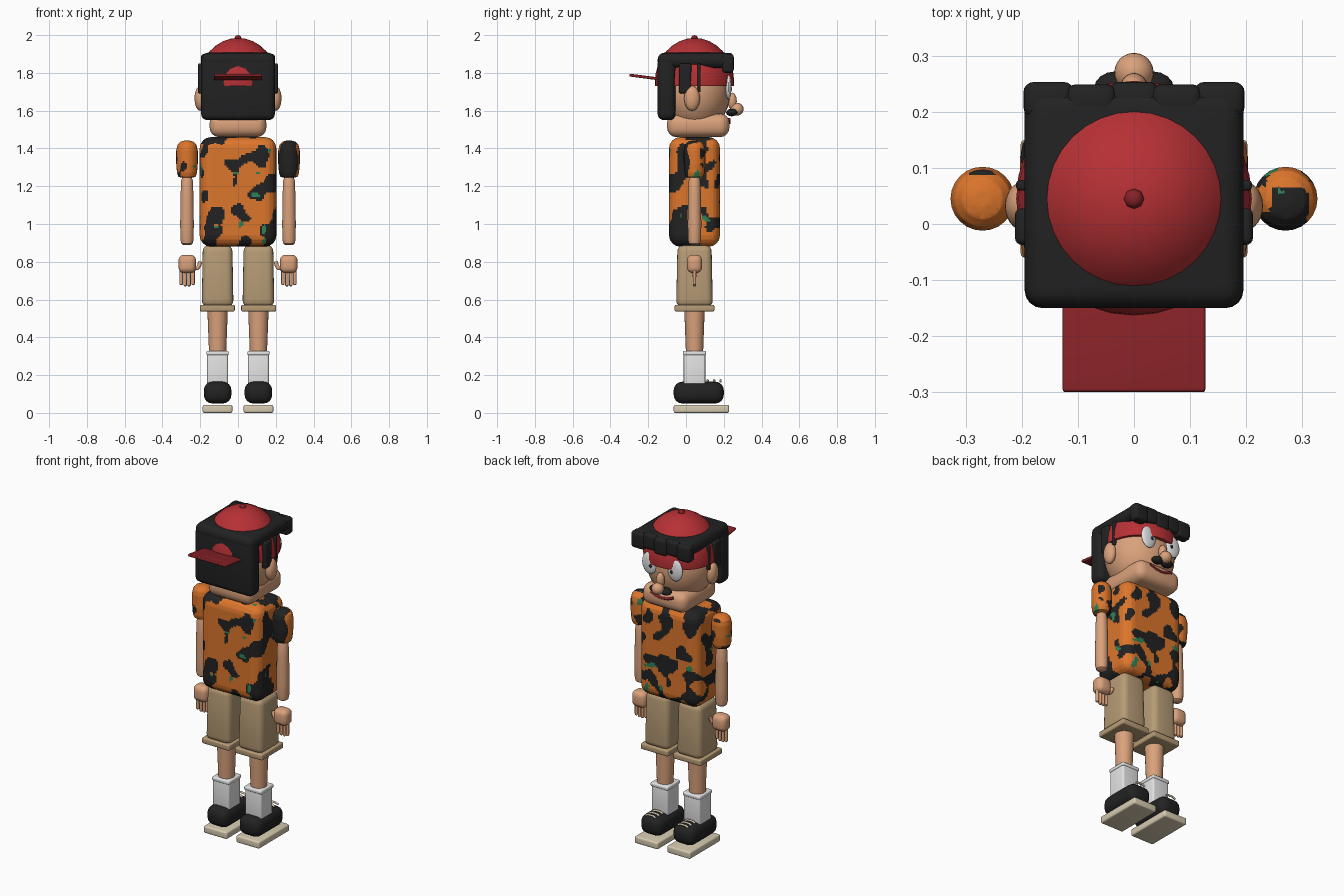
import bpy, bmesh, math
from mathutils import Vector, Matrix, noise

if "Cube" in bpy.data.objects:
    bpy.data.objects.remove(bpy.data.objects["Cube"])

COLOURS = {
    "cap red": (0.47, 0.03, 0.035), "brim dark red": (0.24, 0.016, 0.02),
    "black": (0.016, 0.016, 0.016), "skin": (0.70, 0.36, 0.20),
    "shirt orange": (0.72, 0.18, 0.025), "leaf green": (0.03, 0.22, 0.09),
    "shorts tan": (0.47, 0.33, 0.18), "sole cream": (0.68, 0.60, 0.44),
    "white": (0.78, 0.78, 0.78),
}
MATS = {}
for n, c in COLOURS.items():
    MATS[n] = bpy.data.materials.new(n)
    MATS[n].diffuse_color = (*c, 1)

YC = 0.045  # the body axis


def finish(name, bm, mats, angle=40):
    me = bpy.data.meshes.new(name)
    bmesh.ops.recalc_face_normals(bm, faces=bm.faces)
    bm.to_mesh(me)
    bm.free()
    for m in ([mats] if isinstance(mats, str) else mats):
        me.materials.append(MATS[m])
    ob = bpy.data.objects.new(name, me)
    bpy.context.collection.objects.link(ob)
    bpy.ops.object.select_all(action='DESELECT')
    ob.select_set(True)
    bpy.context.view_layer.objects.active = ob
    bpy.ops.object.shade_smooth_by_angle(angle=math.radians(angle))
    return ob


def box_bm(x, y, z, bevel=0.0, taper=1.0, tilt=0.0):
    """Rounded box from three (min, max) ranges; taper scales the top."""
    bm = bmesh.new()
    bmesh.ops.create_cube(bm, size=1)
    mid = Vector([(a + b) / 2 for a, b in (x, y, z)])
    for v in bm.verts:
        t = taper if v.co.z > 0 else 1
        v.co = Vector((v.co.x * (x[1] - x[0]) * t, v.co.y * (y[1] - y[0]) * t,
                       v.co.z * (z[1] - z[0])))
    if bevel:
        bmesh.ops.bevel(bm, geom=bm.edges[:], offset=bevel, segments=4,
                        profile=0.5, affect='EDGES')
    bm.transform(Matrix.Translation(mid) @ Matrix.Rotation(tilt, 4, 'X'))
    return bm


def box(name, mat, x, y, z, bevel=0.0, taper=1.0, tilt=0.0):
    return finish(name, box_bm(x, y, z, bevel, taper, tilt), mat)


def ball(name, mat, c, r, seg=24, cut=None):
    bm = bmesh.new()
    bmesh.ops.create_uvsphere(bm, u_segments=seg, v_segments=max(6, seg // 2), radius=1)
    bm.transform(Matrix.Translation(c) @ Matrix.Diagonal((*r, 1)))
    if cut is not None:
        res = bmesh.ops.bisect_plane(bm, geom=bm.verts[:] + bm.edges[:] + bm.faces[:],
                                     plane_co=(0, 0, cut), plane_no=(0, 0, 1), clear_inner=True)
        rim = [e for e in res["geom_cut"] if isinstance(e, bmesh.types.BMEdge)]
        bmesh.ops.contextual_create(bm, geom=rim)
    return finish(name, bm, mat)


def lathe_bm(x, y, profile, seg=24):
    """Closed round solid from (radius, z) points."""
    bm = bmesh.new()
    rings = [[bm.verts.new((x + r * math.cos(2 * math.pi * i / seg),
                            y + r * math.sin(2 * math.pi * i / seg), z))
              for i in range(seg)] for r, z in profile]
    for a, b in zip(rings, rings[1:]):
        for i in range(seg):
            j = (i + 1) % seg
            bm.faces.new((a[i], a[j], b[j], b[i]))
    bm.faces.new(rings[0][::-1])
    bm.faces.new(rings[-1])
    return bm


def tube(name, mat, pts, r):
    cu = bpy.data.curves.new(name, 'CURVE')
    cu.dimensions = '3D'
    cu.bevel_depth, cu.bevel_resolution, cu.use_fill_caps = r, 3, True
    sp = cu.splines.new('POLY')
    sp.points.add(len(pts) - 1)
    for p, co in zip(sp.points, pts):
        p.co = (*co, 1)
    cu.materials.append(MATS[mat])
    ob = bpy.data.objects.new(name, cu)
    bpy.context.collection.objects.link(ob)


def camouflage(name, bm, step=0.011):
    """Slice the cloth finely and colour the faces in blotches."""
    for ax in range(3):
        lo = min(v.co[ax] for v in bm.verts)
        hi = max(v.co[ax] for v in bm.verts)
        no = Vector([float(i == ax) for i in range(3)])
        for k in range(1, int((hi - lo) / step) + 1):
            bmesh.ops.bisect_plane(bm, geom=bm.verts[:] + bm.edges[:] + bm.faces[:],
                                   plane_co=no * (lo + k * step), plane_no=no, dist=1e-5)
    for f in bm.faces:
        p = f.calc_center_median()
        f.material_index = 0 if noise.noise(p * 12 + Vector((3.3, 1.7, 8.1))) > -0.07 else 1
        if noise.noise(p * 17 + Vector((20.2, 5.4, 11.9))) > 0.56:
            f.material_index = 2
    finish(name, bm, ["shirt orange", "black", "leaf green"])


# Shirt body and neck
camouflage("shirt", box_bm((-0.203, 0.203), (-0.09, 0.18), (0.88, 1.46), 0.06))
finish("neck", lathe_bm(0, YC, [(0.08, 1.42), (0.08, 1.52)]), "skin")

# Head, jaw and nose
ball("head", "skin", (0, YC, 1.70), (0.197, 0.19, 0.22), 32)
box("jaw", "skin", (-0.15, 0.15), (-0.10, 0.23), (1.46, 1.585), 0.05)
ball("nose_bridge", "skin", (0, 0.245, 1.65), (0.024, 0.024, 0.045))
ball("nose_tip", "skin", (0, 0.27, 1.608), (0.035, 0.035, 0.034))

# Cap with button and backward brim
ball("cap", "cap red", (0, YC, 1.75), (0.21, 0.21, 0.235), 32, cut=1.73)
ball("cap_button", "brim dark red", (0, YC, 1.985), (0.018, 0.018, 0.015), 8)
box("cap_brim", "brim dark red", (-0.127, 0.127), (-0.30, -0.13), (1.77, 1.785),
    0.005, tilt=-0.13)

# Hair: top slab, back slab, fringe tufts
box("hair_top", "black", (-0.195, 0.195), (-0.15, 0.24), (1.825, 1.907), 0.036)
box("hair_back", "black", (-0.195, 0.195), (-0.15, -0.055), (1.55, 1.885), 0.032)
for i in range(-2, 3):
    x, low = i * 0.076, 0.012 * (i % 2)
    box("fringe_tuft", "black", (x - 0.045, x + 0.045), (0.19, 0.253 - low / 3),
        (1.80 + low, 1.90 + low / 2), 0.018)

# Moustache and mouth
for s in (-1, 1):
    ball("moustache", "black", (s * 0.033, 0.242, 1.59), (0.038, 0.03, 0.02), 16)
tube("mouth", "brim dark red",
     [(0.075 * t, 0.228, 1.535 + 0.02 * t * t) for t in (-1, -0.5, 0, 0.5, 1)], 0.008)

for s in (-1, 1):
    def span(a, b):
        return tuple(sorted((s * a, s * b)))

    # Eyes, ears and sideburns
    ball("eye", "white", (s * 0.085, 0.225, 1.725), (0.05, 0.016, 0.066))
    ball("pupil", "black", (s * 0.07, 0.24, 1.715), (0.009, 0.004, 0.011), 12)
    ball("ear", "skin", (s * 0.2, 0.032, 1.665), (0.03, 0.042, 0.066))
    box("sideburn", "black", span(0.18, 0.212), (-0.037, 0.028), (1.69, 1.85), 0.012)
    box("side_lock", "black", span(0.18, 0.21), (0.06, 0.078), (1.70, 1.85), 0.006)

    # Sleeve and forearm
    camouflage("sleeve", lathe_bm(s * 0.27, YC, [
        (0.03, 1.245), (0.046, 1.25), (0.053, 1.27), (0.057, 1.32), (0.057, 1.39),
        (0.05, 1.42), (0.036, 1.435), (0.015, 1.441)]))
    finish("forearm", lathe_bm(s * 0.27, YC, [
        (0.018, 0.888), (0.03, 0.896), (0.035, 0.92), (0.036, 1.0), (0.034, 1.15),
        (0.031, 1.23), (0.024, 1.25)]), "skin")

    # Hand with four fingers and a thumb
    box("palm", "skin", span(0.222, 0.315), (0.005, 0.085), (0.74, 0.837), 0.03)
    for i in range(4):
        x = 0.238 + i * 0.021
        low = 0.67 + (0.006 if i in (0, 3) else 0)
        finish("finger", lathe_bm(s * x, YC, [
            (0.004, low), (0.009, low + 0.005), (0.0095, 0.76)], 12), "skin")
    tube("thumb", "skin", [(s * 0.235, YC, 0.765), (s * 0.215, YC, 0.765),
                           (s * 0.205, YC + 0.004, 0.78), (s * 0.2, YC + 0.008, 0.80)], 0.011)

    # Shorts leg and cuff
    box("shorts_leg", "shorts tan", span(0.024, 0.192), (-0.052, 0.142), (0.56, 0.89), 0.035, 0.93)
    box("shorts_cuff", "shorts tan", span(0.017, 0.202), (-0.06, 0.15), (0.537, 0.572), 0.008)

    # Shin and sock
    finish("shin", lathe_bm(s * 0.108, YC, [(0.045, 0.30), (0.047, 0.36), (0.055, 0.57)]), "skin")
    box("sock", "white", span(0.053, 0.163), (-0.012, 0.102), (0.14, 0.32), 0.01)
    box("sock_rim", "white", span(0.049, 0.167), (-0.016, 0.106), (0.305, 0.328), 0.008)

    # Shoe, laces and sole
    box("shoe", "black", span(0.035, 0.181), (-0.065, 0.20), (0.05, 0.165), 0.045)
    for k in range(3):
        y = 0.115 + k * 0.034
        tube("lace", "sole cream", [(s * 0.075, y, 0.165), (s * 0.09, y, 0.173),
                                    (s * 0.126, y, 0.173), (s * 0.141, y, 0.165)], 0.006)
    box("sole", "sole cream", span(0.03, 0.187), (-0.065, 0.228), (0.0, 0.043), 0.01)

for m in bpy.data.materials:
    if m.users and not m.is_grease_pencil:
        m.use_nodes = True
        m.node_tree.nodes["Principled BSDF"].inputs["Base Color"].default_value = m.diffuse_color
